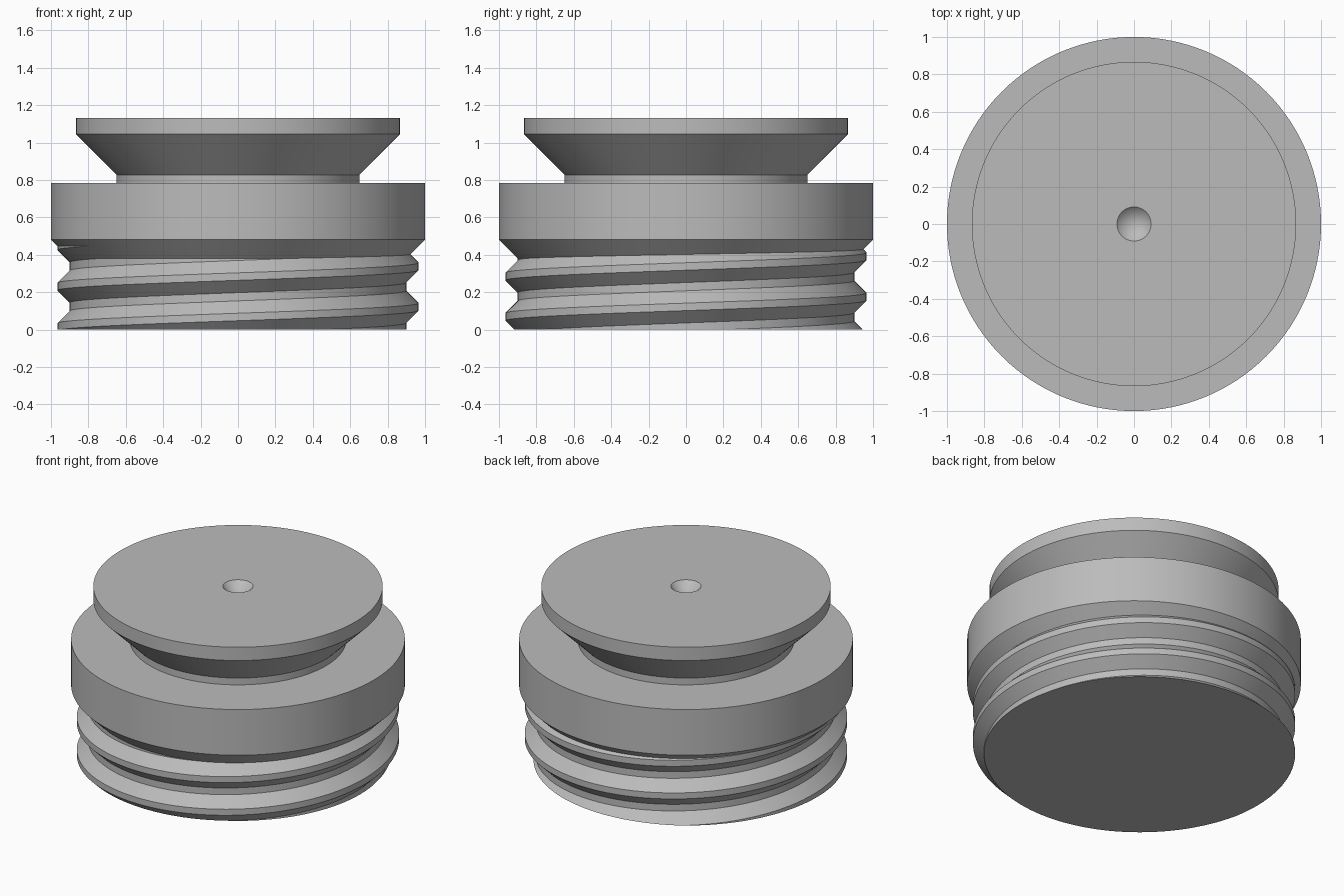
import bpy, bmesh, math
from mathutils import Vector

cube = bpy.data.objects.get("Cube")
if cube:
    bpy.data.objects.remove(cube, do_unlink=True)

SEGMENTS = 128
PITCH = 0.216
ROOT, CREST = 0.9, 0.966

grey = bpy.data.materials.new("plain_grey")
grey.use_nodes = True
colour = (0.5, 0.5, 0.5, 1)
grey.diffuse_color = colour
grey.node_tree.nodes["Principled BSDF"].inputs["Base Color"].default_value = colour


def finish(bm, name):
    """Turn a bmesh into a smooth object with sharp edges kept."""
    bmesh.ops.recalc_face_normals(bm, faces=bm.faces[:])
    mesh = bpy.data.meshes.new(name)
    bm.to_mesh(mesh)
    bm.free()
    mesh.materials.append(grey)
    obj = bpy.data.objects.new(name, mesh)
    bpy.context.collection.objects.link(obj)
    bpy.ops.object.select_all(action='DESELECT')
    obj.select_set(True)
    bpy.context.view_layer.objects.active = obj
    bpy.ops.object.shade_smooth_by_angle(angle=math.radians(25))
    return obj


# Turned head: centre dimple, flared rim, neck, collar and chamfer
profile = [(0, 1.043), (0.091, 1.133), (0.867, 1.133), (0.867, 1.045),
           (0.65, 0.828), (0.65, 0.783), (1, 0.783), (1, 0.481), (0.88, 0.361)]
bm = bmesh.new()
verts = [bm.verts.new((r, 0, z)) for r, z in profile]
edges = [bm.edges.new(pair) for pair in zip(verts, verts[1:])]
bmesh.ops.spin(bm, geom=verts + edges, cent=(0, 0, 0), axis=(0, 0, 1),
               angle=math.tau, steps=SEGMENTS, use_merge=True)
bmesh.ops.remove_doubles(bm, verts=bm.verts[:], dist=1e-5)
finish(bm, "flanged_head")

# Threaded plug: one right-handed pitch swept round and up
tooth = [(ROOT, -0.086), (CREST, -0.02), (CREST, 0.02), (ROOT, 0.086),
         (ROOT, PITCH - 0.086)]
bm = bmesh.new()
previous = None
for i in range(-2 * SEGMENTS, 2 * SEGMENTS + 1):
    a = math.tau * i / SEGMENTS
    lift = 0.122 + PITCH * i / SEGMENTS
    ring = [bm.verts.new((r * math.cos(a), r * math.sin(a), z + lift)) for r, z in tooth]
    if previous:
        for k in range(len(tooth) - 1):
            bm.faces.new((previous[k], ring[k], ring[k + 1], previous[k + 1]))
    previous = ring
bmesh.ops.remove_doubles(bm, verts=bm.verts[:], dist=1e-4)

# Trim the thread to the flat base and to the inside of the collar
for height, side in ((0, -1), (0.46, 1)):
    bmesh.ops.bisect_plane(bm, geom=bm.verts[:] + bm.edges[:] + bm.faces[:], dist=1e-6,
                           plane_co=Vector((0, 0, height)),
                           plane_no=Vector((0, 0, side)), clear_outer=True)
rim = [e for e in bm.edges if e.is_boundary and all(abs(v.co.z) < 1e-4 for v in e.verts)]
bmesh.ops.holes_fill(bm, edges=rim, sides=0)
finish(bm, "threaded_plug")
